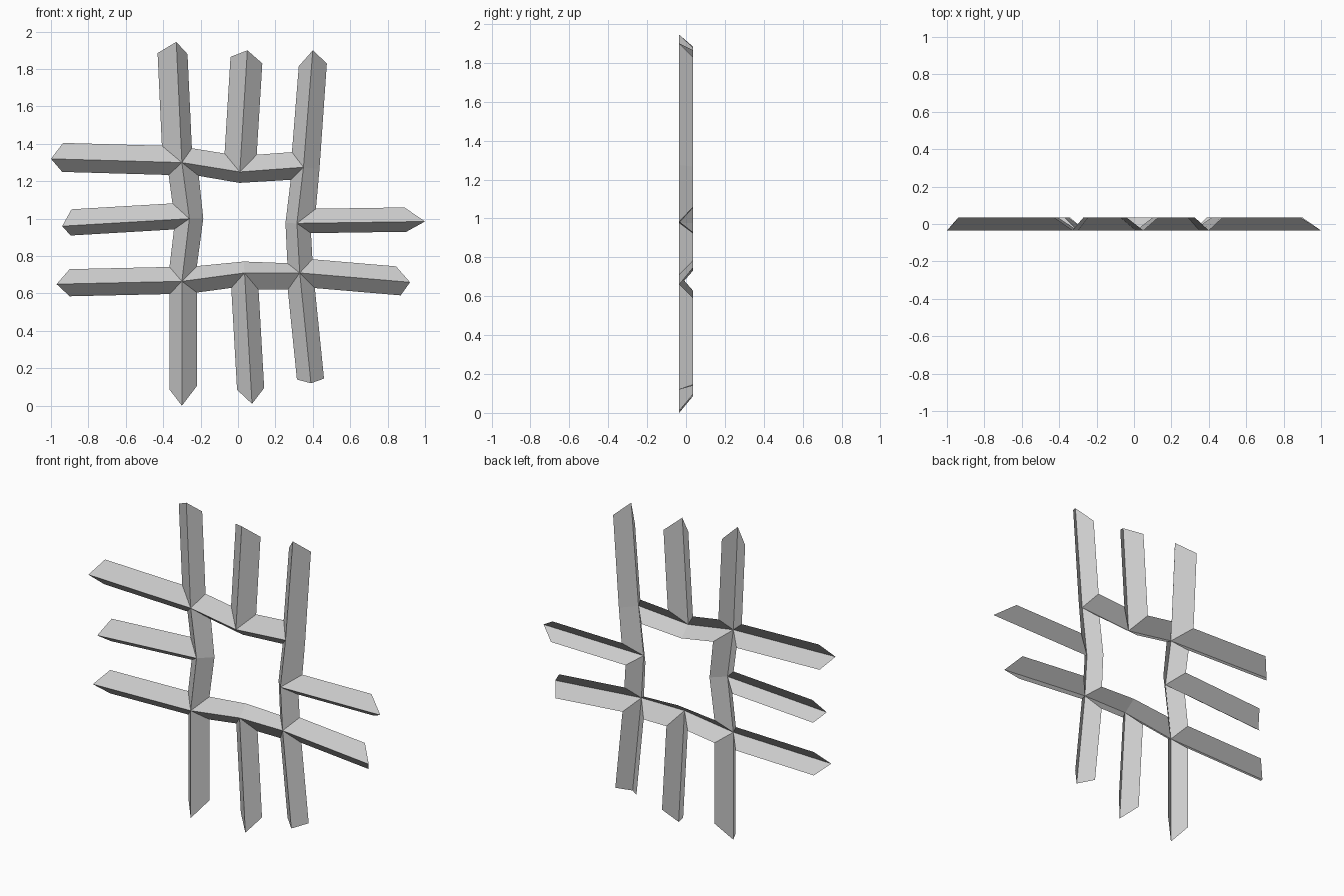
import bpy
import math
from mathutils import Vector

if "Cube" in bpy.data.objects:
    bpy.data.objects.remove(bpy.data.objects["Cube"])

FRONT, BACK = -0.035, 0.035   # ridge line sits at the front, open edges at the back

# Ridge joints of the square ring (x, z)
joints = {
    "A": (-0.30, 1.30), "B": (0.01, 1.25), "C": (0.35, 1.275),
    "D": (-0.26, 1.0), "E": (0.315, 0.975),
    "F": (-0.30, 0.665), "G": (0.035, 0.71), "H": (0.33, 0.71),
}
joints = {k: Vector(v) for k, v in joints.items()}

# Ring bars: start, end, flank width left and right of travel
bars = [("A", "B", .084, .056), ("B", "C", .085, .062),
        ("A", "D", .08, .079), ("D", "F", .07, .075),
        ("C", "E", .092, .06), ("E", "H", .072, .063),
        ("F", "G", .07, .07), ("G", "H", .052, .09)]

# Free arms: joint, ridge tip, left flank tip, right flank tip (seen going outward)
arms = [
    ("A", (-.33, 1.945), (-.43, 1.885), (-.27, 1.88)),
    ("B", (.05, 1.90), (-.04, 1.865), (.13, 1.83)),
    ("C", (.40, 1.90), (.325, 1.815), (.475, 1.83)),
    ("A", (-1.0, 1.32), (-.94, 1.25), (-.935, 1.405)),
    ("D", (-.94, .96), (-.895, .91), (-.89, 1.05)),
    ("F", (-.97, .65), (-.90, .585), (-.90, .73)),
    ("E", (1.0, .985), (.89, 1.06), (.90, .93)),
    ("H", (.92, .66), (.845, .745), (.87, .59)),
    ("F", (-.30, 0), (-.22, .105), (-.365, .085)),
    ("G", (.075, .01), (.14, .095), (-.005, .085)),
    ("H", (.39, .12), (.46, .145), (.315, .14)),
]


def left_of(d):
    return Vector((-d.y, d.x))


# Outgoing spokes at every joint: key -> (direction, left width, right width)
spokes = {k: {} for k in joints}
for a, b, wl, wr in bars:
    d = (joints[b] - joints[a]).normalized()
    spokes[a][b] = (d, wl, wr)
    spokes[b][a] = (-d, wr, wl)
for i, (a, tip, lt, rt) in enumerate(arms):
    d = (Vector(tip) - joints[a]).normalized()
    n = left_of(d)
    spokes[a][i] = (d, n.dot(Vector(lt) - joints[a]), -n.dot(Vector(rt) - joints[a]))

# Valley corner between each pair of neighbouring spokes
left, right = {}, {}
for j, sp in spokes.items():
    keys = sorted(sp, key=lambda k: math.atan2(sp[k][0].y, sp[k][0].x))
    for k, m in zip(keys, keys[1:] + keys[:1]):
        d1, w1, _ = sp[k]
        d2, _, w2 = sp[m]
        p1 = joints[j] + left_of(d1) * w1
        p2 = joints[j] - left_of(d2) * w2
        cross = d1.x * d2.y - d1.y * d2.x
        if abs(cross) < 0.4:
            p = (p1 + p2) / 2
        else:
            e = p2 - p1
            p = p1 + d1 * ((e.x * d2.y - e.y * d2.x) / cross)
        left[j, k] = right[j, m] = p


def make_folded(name, strips):
    """Mesh of V-folded strips: ridge start, ridge end, left pair, right pair."""
    verts, faces, index = [], [], {}

    def vid(p, y):
        key = (round(p[0], 4), y, round(p[1], 4))
        if key not in index:
            index[key] = len(verts)
            verts.append(key)
        return index[key]

    for a, b, la, lb, ra, rb in strips:
        a, b = vid(a, FRONT), vid(b, FRONT)
        faces.append((a, b, vid(lb, BACK), vid(la, BACK)))
        faces.append((a, vid(ra, BACK), vid(rb, BACK), b))
    me = bpy.data.meshes.new(name)
    me.from_pydata(verts, [], faces)
    me.update()
    ob = bpy.data.objects.new(name, me)
    bpy.context.collection.objects.link(ob)


# Square ring
make_folded("ring_bars", [
    (joints[a], joints[b], left[a, b], right[b, a], right[a, b], left[b, a])
    for a, b, _, _ in bars])

# Arms reaching outward
make_folded("outer_arms", [
    (joints[a], tip, left[a, i], lt, right[a, i], rt)
    for i, (a, tip, lt, rt) in enumerate(arms)])
